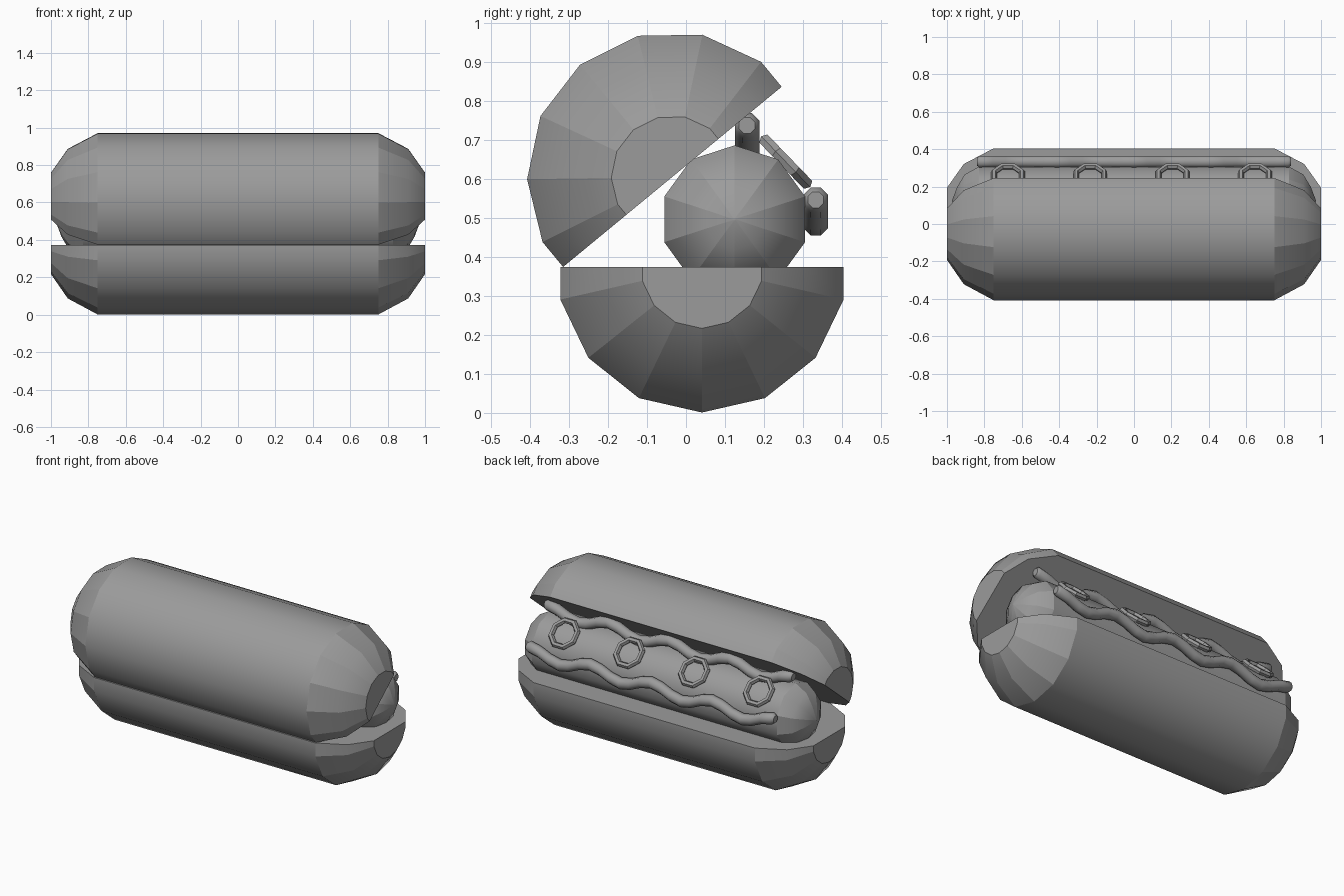
import bpy, bmesh
from math import sin, cos, pi, radians

if "Cube" in bpy.data.objects:
    bpy.data.objects.remove(bpy.data.objects["Cube"])

# One dark grey shared by all parts
grey = bpy.data.materials.new("dark_grey")
grey.diffuse_color = (0.33, 0.33, 0.33, 1)
grey.use_nodes = True
grey.node_tree.nodes["Principled BSDF"].inputs["Base Color"].default_value = grey.diffuse_color


def finish(obj, angle=30):
    obj.data.materials.clear()
    obj.data.materials.append(grey)
    bpy.ops.object.select_all(action='DESELECT')
    obj.select_set(True)
    bpy.context.view_layer.objects.active = obj
    bpy.ops.object.shade_smooth_by_angle(angle=radians(angle), keep_sharp_edges=True)


def loft(name, section, stations, cap_spans=0, angle=30):
    """Sweep a unit (y, z) section along x; stations are (x, y, z, radius).
    The first and last cap_spans spans get creased lengthwise edges."""
    bm = bmesh.new()
    rings = [[bm.verts.new((x, y + r * sy, z + r * sz)) for sy, sz in section]
             for x, y, z, r in stations]
    n, spans = len(section), len(stations) - 1
    for a, b in zip(rings, rings[1:]):
        for i in range(n):
            j = (i + 1) % n
            bm.faces.new((a[i], a[j], b[j], b[i]))
    bm.faces.new(rings[0])
    bm.faces.new(rings[-1])
    for s in range(spans):
        if s < cap_spans or s >= spans - cap_spans:
            for a, b in zip(rings[s], rings[s + 1]):
                bm.edges.get((a, b)).smooth = False
    if cap_spans:  # crease where the rounded ends meet the straight body
        for ring in (rings[cap_spans], rings[-1 - cap_spans]):
            for i in range(n):
                bm.edges.get((ring[i], ring[(i + 1) % n])).smooth = False
    bmesh.ops.recalc_face_normals(bm, faces=bm.faces)
    mesh = bpy.data.meshes.new(name)
    bm.to_mesh(mesh)
    bm.free()
    obj = bpy.data.objects.new(name, mesh)
    bpy.context.collection.objects.link(obj)
    finish(obj, angle)
    return obj


def ngon(n, start):
    return [(cos(start + 2 * pi * i / n), sin(start + 2 * pi * i / n)) for i in range(n)]


def capsule(profile):
    """Mirror (x, radius) pairs into stations along the whole length."""
    return [(-x, 0, 0, r) for x, r in profile] + [(x, 0, 0, r) for x, r in reversed(profile)]


# Bun halves: lower half of a 14-sided capsule
flat = cos(pi / 14)
half = ([(-flat, 0)]
        + [(sin(k * pi / 7), -cos(k * pi / 7)) for k in range(-3, 4)]
        + [(flat, 0)])
bun_profile = [(1.0, 0.157), (0.91, 0.287), (0.75, 0.373)]
bottom_bun = loft("bottom_bun", half, capsule(bun_profile), 2)
bottom_bun.location = (0, 0.041, 0.374)
top_bun = loft("top_bun", half, capsule(bun_profile), 2)
top_bun.location = (0, -0.035, 0.606)
top_bun.rotation_euler.x = radians(180 + 39.5)

# Sausage: 10-sided capsule with domed tips
sausage = loft("sausage", ngon(10, pi / 2),
               capsule([(0.972, 0.004), (0.945, 0.078), (0.905, 0.147), (0.83, 0.19)]), 3, 40)
sausage.location = (0, 0.125, 0.497)

# Wavy sauce lines along both sides of the filling, with slightly rounded ends
steps = 24
for name, y, z in (("upper_sauce_line", 0.157, 0.708), ("lower_sauce_line", 0.333, 0.517)):
    wave = [(-0.825 + 1.65 * i / steps, y, z + 0.03 * cos(8 * pi * i / steps), 0.034)
            for i in range(steps + 1)]
    loft(name, ngon(8, pi / 8),
         [(-0.84, y, z + 0.03, 0.022)] + wave + [(0.84, y, z + 0.03, 0.022)], 0, 50)

# Onion rings lying on the sausage between the sauce lines
for i in range(4):
    bpy.ops.mesh.primitive_torus_add(major_segments=8, minor_segments=6,
                                     major_radius=0.081, minor_radius=0.017)
    ring = bpy.context.object
    ring.name = f"onion_ring_{i + 1}"
    ring.location = (-0.674 + 0.44 * i, 0.256, 0.645)
    # spin first in the ring's own plane, then tilt
    ring.rotation_mode = 'ZYX'
    ring.rotation_euler = (radians(-46), 0, pi / 8)
    finish(ring)
